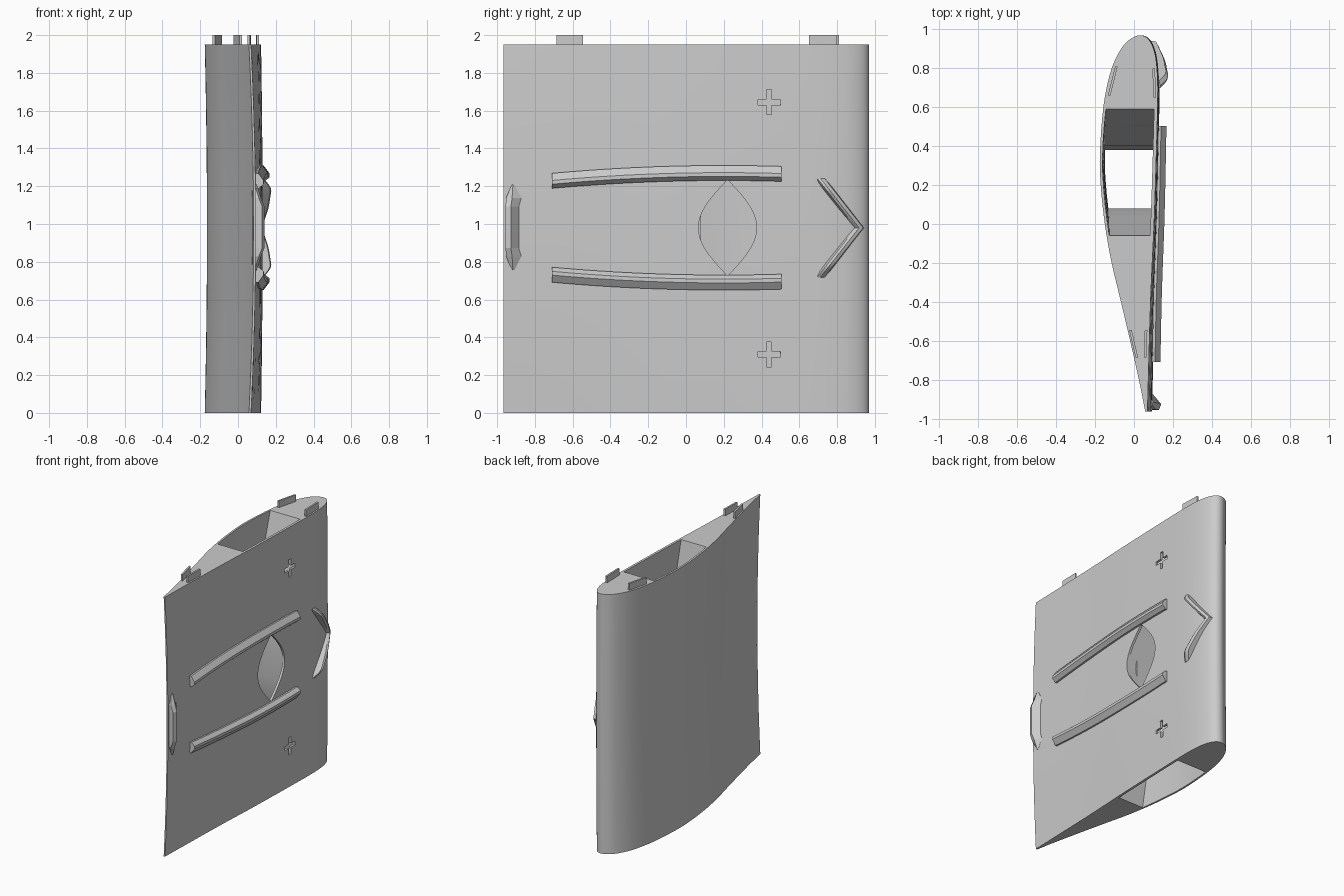
import bpy, bmesh, math
from mathutils import Vector

cube = bpy.data.objects.get("Cube")
if cube:
    bpy.data.objects.remove(cube, do_unlink=True)

grey = bpy.data.materials.new("light grey")
grey.use_nodes = True
grey.diffuse_color = (0.6, 0.6, 0.6, 1)
grey.node_tree.nodes["Principled BSDF"].inputs["Base Color"].default_value = (0.6, 0.6, 0.6, 1)

HEIGHT = 1.95
MID = HEIGHT / 2


def loft(name, rings):
    """Skin a list of equal closed rings and cap both ends."""
    bm = bmesh.new()
    vs = [[bm.verts.new(p) for p in ring] for ring in rings]
    n = len(vs[0])
    for a, b in zip(vs, vs[1:]):
        for i in range(n):
            j = (i + 1) % n
            bm.faces.new((a[i], a[j], b[j], b[i]))
    bm.faces.new(vs[0])
    bm.faces.new(vs[-1])
    bmesh.ops.recalc_face_normals(bm, faces=bm.faces)
    mesh = bpy.data.meshes.new(name)
    bm.to_mesh(mesh)
    bm.free()
    mesh.materials.append(grey)
    ob = bpy.data.objects.new(name, mesh)
    bpy.context.collection.objects.link(ob)
    return ob


def select(ob):
    bpy.ops.object.select_all(action='DESELECT')
    ob.select_set(True)
    bpy.context.view_layer.objects.active = ob


def smooth(ob):
    select(ob)
    bpy.ops.object.shade_smooth_by_angle(angle=math.radians(30))


def cut(ob, cutter):
    select(ob)
    mod = ob.modifiers.new("cut", 'BOOLEAN')
    mod.operation = 'DIFFERENCE'
    mod.solver = 'EXACT'
    mod.object = cutter
    bpy.ops.object.modifier_apply(modifier=mod.name)
    bpy.data.objects.remove(cutter, do_unlink=True)


def spline(pts, steps=4):
    """Catmull-Rom curve through (x, y) points."""
    p = [Vector(q) for q in [pts[0]] + pts + [pts[-1]]]
    out = []
    for a, b, c, d in zip(p, p[1:], p[2:], p[3:]):
        for k in range(steps):
            t = k / steps
            out.append(0.5 * (2 * b + (c - a) * t + (2 * a - 5 * b + 4 * c - d) * t * t
                              + (3 * b - a - 3 * c + d) * t ** 3))
    return out + [p[-1]]


# Aerofoil section: curved side, nose, flat side
curved = [(.058, -.965), (.025, -.8), (-.02, -.6), (-.067, -.4), (-.115, -.2), (-.15, 0),
          (-.171, .2), (-.175, .37), (-.155, .62), (-.115, .8), (-.06, .91)]
nose = [(-.01, .956), (.035, .97), (.075, .95)]
flat = [(.104, .89), (.118, .8), (.122, .65), (.113, .3), (.103, 0), (.085, -.4), (.069, -.965)]
section = spline(curved + nose + flat)
nose_i = max(range(len(section)), key=lambda i: section[i].y)


def bow(y, z):
    """Sideways bulge of the panel at mid height."""
    return (1 - ((z - MID) / MID) ** 2) * (.015 - .01 * y)


def side_x(y, z, flat_side=True):
    pts = section[nose_i:][::-1] if flat_side else section[:nose_i + 1]
    y = max(pts[0].y, min(pts[-1].y, y))
    for a, b in zip(pts, pts[1:]):
        if a.y <= y <= b.y:
            return a.x + (b.x - a.x) * (y - a.y) / max(b.y - a.y, 1e-6) + bow(y, z)
    return pts[-1].x + bow(y, z)


levels = [HEIGHT * i / 12 for i in range(13)]
panel = loft("wing_panel", [[(p.x + bow(p.y, z), p.y, z) for p in section] for z in levels])

# Through cavity that narrows toward mid height
rings = []
for z in [-.02] + levels[1:-1] + [HEIGHT + .02]:
    f = max(0, abs(z - MID) - .25) / (MID - .25)
    low, high = .08 - .14 * f, .38 + .21 * f
    ys = [low + (high - low) * i / 8 for i in range(9)]
    rings.append([(side_x(y, z, False) + .014, y, z) for y in ys]
                 + [(side_x(y, z) - .018, y, z) for y in ys[::-1]])
cut(panel, loft("cavity_cutter", rings))

# Lens-shaped opening in the flat side
us = [i / 10 for i in range(-10, 11)]
outline = [(.22 + .15 * math.cos(u * math.pi / 2) + .004, .98 + .25 * u) for u in us]
outline += [(.44 - y, z) for y, z in outline[::-1]]
cut(panel, loft("lens_cutter", [[(x, y, z) for y, z in outline] for x in (.04, .25)]))

# Cross-shaped sockets
for zc in (.31, 1.645):
    a, b = .013, .06
    quarter = [(a, b), (a, a), (b, a)]
    cross = []
    for k in range(4):
        c, s = round(math.cos(k * math.pi / 2)), round(math.sin(k * math.pi / 2))
        cross += [(c * u + s * v, c * v - s * u) for u, v in quarter]
    cut(panel, loft("cross_cutter", [[(x, .44 + u, zc + v * 1.1) for u, v in cross]
                                     for x in (.1, .25)]))
smooth(panel)

# Joining tabs on the top edge
for name, y0, y1, inset, side in (("front_flat_tab", -.685, -.545, .018, True),
                                  ("front_curved_tab", -.685, -.545, .014, False),
                                  ("rear_flat_tab", .65, .8, .016, True),
                                  ("rear_curved_tab", .66, .81, .02, False)):
    sign = -1 if side else 1
    base = []
    for y, d in ((y0, 0), (y1, 0), (y1, .013), (y0, .013)):
        base.append((side_x(y, HEIGHT, side) + sign * (inset + d - .006), y))
    loft(name, [[(x, y, z) for x, y in base] for z in (1.9, 2.0)])

# Curved rails, mirrored about mid height
rail = [(-.04, -.02), (-.04, .012), (-.018, .038), (.002, .038), (.04, .01), (.04, -.02)]
for name, sign in (("upper_rail", 1), ("lower_rail", -1)):
    rings = []
    for i in range(17):
        y = -.71 + 1.215 * i / 16
        dz = .29 - .05 * (y - .2) ** 2
        rings.append([(side_x(y, 1) + h, y, .98 + sign * (dz + w)) for w, h in rail])
    smooth(loft(name, rings))

# Chevron near the rounded edge
ridge = spline([(0, .125), (.35, .158), (.6, .17), (.8, .174), (1, .135)], 3)
stations = [(-q.x, q.y) for q in ridge[:0:-1]] + [(q.x, q.y) for q in ridge]
rings = []
for t, top in stations:
    yc, z = .912 - .205 * abs(t), .98 + .262 * t
    ring = [(side_x(yc + w, z) - .025, yc + w, z) for w in (-.034, .034)]
    ring += [(max(top - .012, side_x(yc + .024, z)), yc + .026, z), (top, yc + .004, z),
             (top - .006, yc - .012, z)]
    rings.append(ring)
smooth(loft("chevron", rings))

# Faceted grip at the thin edge
rings = []
for dz, y0, y1, top in ((-.226, -.922, -.908, .1), (-.155, -.953, -.872, .122), (-.11, -.955, -.885, .14),
                        (.11, -.955, -.885, .14), (.155, -.953, -.872, .122), (.226, -.922, -.908, .1)):
    rings.append([(.075, y0, .983 + dz), (top - .012, y0, .983 + dz), (top, y0 * .6 + y1 * .4, .983 + dz),
                  (.095, y1, .983 + dz), (.075, y1, .983 + dz)])
loft("edge_grip", rings)
